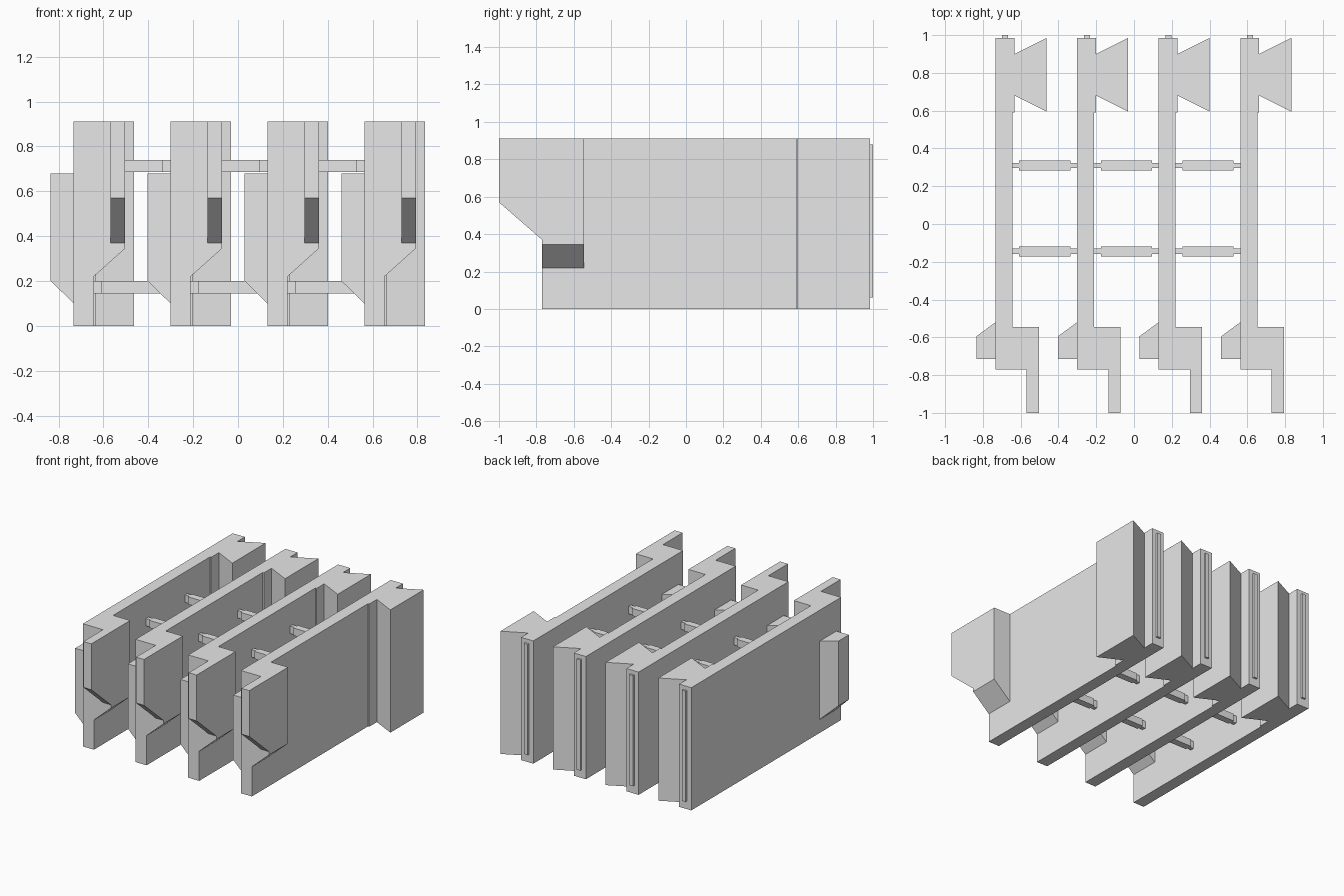
import bpy, bmesh
from mathutils import Vector

if "Cube" in bpy.data.objects:
    bpy.data.objects.remove(bpy.data.objects["Cube"])

grey = bpy.data.materials.new("plain_grey")
grey.diffuse_color = (0.8, 0.8, 0.8, 1)
grey.use_nodes = True
grey.node_tree.nodes["Principled BSDF"].inputs["Base Color"].default_value = grey.diffuse_color


def prism(name, pts, axis, lo, hi, offset=0.0):
    """Extrude a 2D outline along an axis; pts use the other two axes in xyz order."""
    bm = bmesh.new()

    def place(p, d):
        c = list(p)
        c.insert("xyz".index(axis), d)
        return Vector(c) + Vector((offset, 0, 0))

    rings = [[bm.verts.new(place(p, d)) for p in pts] for d in (lo, hi)]
    bm.faces.new(rings[0])
    bm.faces.new(rings[1])
    n = len(pts)
    for i in range(n):
        j = (i + 1) % n
        bm.faces.new((rings[0][i], rings[0][j], rings[1][j], rings[1][i]))
    bmesh.ops.recalc_face_normals(bm, faces=bm.faces)
    mesh = bpy.data.meshes.new(name)
    bm.to_mesh(mesh)
    bm.free()
    mesh.materials.append(grey)
    obj = bpy.data.objects.new(name, mesh)
    bpy.context.collection.objects.link(obj)
    return obj


def rect(a0, a1, b0, b1):
    return [(a0, b0), (a1, b0), (a1, b1), (a0, b1)]


TOP = 0.91
PITCH = 0.432
START = -0.733

# Outlines are measured from each panel's left face
PANEL = [(0, -0.77), (0.09, -0.77), (0.09, 0.59), (0.10, 0.59), (0.10, 0.68),
         (0.27, 0.595), (0.27, 0.985), (0.10, 0.90), (0.10, 0.985), (0, 0.985)]
BLOCK = [(0.09, 0.22), (0.23, 0.345), (0.23, TOP), (0.09, TOP)]
ARM = [(-1.0, 0.57), (-0.77, 0.37), (-0.77, TOP), (-1.0, TOP)]
LUG = [(0, -0.715), (0, -0.52), (-0.102, -0.595), (-0.102, -0.715)]

for i in range(4):
    x = START + i * PITCH
    # Upright panel with dovetail at the back
    prism("panel", PANEL, "z", 0, TOP, x)
    # Front block with sloped underside, and the arm reaching forward
    prism("front_block", BLOCK, "y", -0.77, -0.545, x)
    prism("front_arm", ARM, "x", 0.165, 0.23, x)
    # Side lug, its outer bottom edge raised to a slope
    lug = prism("side_lug", LUG, "z", 0.10, 0.68, x)
    for v in lug.data.vertices:
        if v.co.z < 0.2 and v.co.x < x - 0.05:
            v.co.z = 0.20
    # Thin rib on the back edge
    prism("back_rib", rect(0.035, 0.067, 0.985, 1.0), "z", 0.06, 0.88, x)
    # Connecting bars to the next panel, thicker in the middle
    if i < 3:
        for y in (-0.145, 0.31):
            bar = [(0.09, y - 0.014), (0.125, y - 0.014), (0.125, y - 0.026),
                   (0.397, y - 0.026), (0.397, y - 0.014), (PITCH, y - 0.014),
                   (PITCH, y + 0.014), (0.397, y + 0.014), (0.397, y + 0.026),
                   (0.125, y + 0.026), (0.125, y + 0.014), (0.09, y + 0.014)]
            for z in (0.145, 0.685):
                prism("connecting_bar", bar, "z", z, z + 0.055, x)
